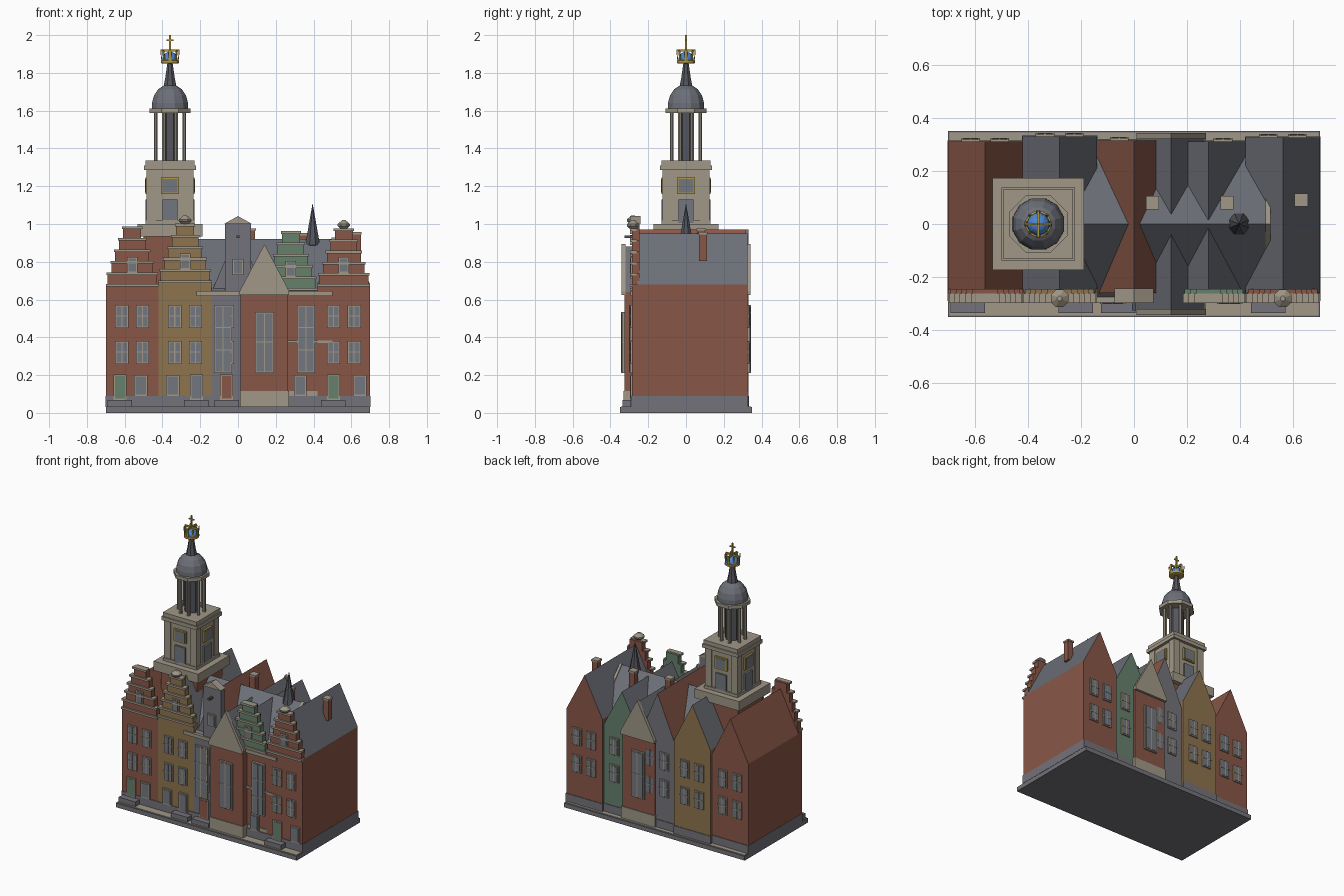
import bpy
import bmesh
from math import pi, cos, sin
from mathutils import Matrix, Vector

cube = bpy.data.objects.get("Cube")
if cube:
    bpy.data.objects.remove(cube, do_unlink=True)


def material(name, *rgb):
    mat = bpy.data.materials.new(name)
    mat.use_nodes = True
    colour = (*rgb, 1)
    mat.diffuse_color = colour
    shader = next(n for n in mat.node_tree.nodes if n.type == 'BSDF_PRINCIPLED')
    shader.inputs["Base Color"].default_value = colour
    return mat


RED = material("red brick", .25, .095, .064)
OCHRE = material("ochre plaster", .27, .175, .075)
GREEN = material("green paint", .13, .22, .15)
STONE = material("grey stone", .17, .17, .195)
SLATE = material("roof slate", .15, .16, .185)
DARK = material("dark slate", .09, .092, .11)
CREAM = material("cream stone", .35, .31, .245)
GLASS = material("window glass", .17, .185, .21)
GOLD = material("gold", .45, .32, .06)
BLUE = material("blue enamel", .08, .24, .62)


def finish(name, bm, *mats):
    bmesh.ops.recalc_face_normals(bm, faces=bm.faces)
    mesh = bpy.data.meshes.new(name)
    bm.to_mesh(mesh)
    bm.free()
    for mat in mats:
        mesh.materials.append(mat)
    obj = bpy.data.objects.new(name, mesh)
    bpy.context.collection.objects.link(obj)
    return obj


def box(name, mat, x, y, z, w, d, h):
    """Box centred on x and y, standing on z."""
    bm = bmesh.new()
    bmesh.ops.create_cube(bm, size=1, matrix=Matrix.Translation((x, y, z + h / 2))
                          @ Matrix.Diagonal((w, d, h, 1)))
    return finish(name, bm, mat)


def prism(name, outline, along, wall, roof):
    """Extrude an outline of points by a vector; upward faces get the roof colour."""
    bm = bmesh.new()
    face = bm.faces.new([bm.verts.new(p) for p in outline])
    moved = bmesh.ops.extrude_face_region(bm, geom=[face])["geom"]
    bmesh.ops.translate(bm, vec=Vector(along),
                        verts=[v for v in moved if isinstance(v, bmesh.types.BMVert)])
    bmesh.ops.recalc_face_normals(bm, faces=bm.faces)
    for f in bm.faces:
        f.material_index = int(f.normal.z > .1)
    return finish(name, bm, wall, roof)


def lathe(name, mat, x, y, profile, sides=8):
    """Stack of rings with flat sides, from (radius, height) pairs."""
    bm = bmesh.new()
    rings = [[bm.verts.new((x + r * cos((k + .5) * 2 * pi / sides),
                            y + r * sin((k + .5) * 2 * pi / sides), z))
              for k in range(sides)] for r, z in profile]
    for low, high in zip(rings, rings[1:]):
        for k in range(sides):
            j = (k + 1) % sides
            bm.faces.new((low[k], low[j], high[j], high[k]))
    bm.faces.new(rings[0])
    bm.faces.new(rings[-1])
    return finish(name, bm, mat)


def window(name, x, y, z, w=.07, h=.12, side=-1, rows=2, frame=CREAM, pane=GLASS):
    """Framed panes with a cross of glazing bars; side is the way it faces in y."""
    box(name + "_frame", frame, x, y, z, w, .016, h)
    box(name + "_pane", pane, x, y + side * .002, z + .008, w - .016, .018, h - .016)
    if rows:
        box(name + "_bar", frame, x, y + side * .003, z, .006, .02, h)
    for k in range(1, rows):
        box(name + "_crossbar", frame, x, y + side * .003, z + h * k / rows, w, .02, .006)


FRONT, HALF = -.285, .14
STOREYS = (.26, .45)


def house(name, x, back, eave, ridge, wall, roof, front=-.26):
    outline = [(x - HALF, front, .03), (x + HALF, front, .03), (x + HALF, front, eave),
               (x, front, ridge), (x - HALF, front, eave)]
    prism(name + "_body", outline, (0, back - front, 0), wall, roof)
    box(name + "_plinth", STONE, x, (back + FRONT) / 2, .03,
        HALF * 2 + .004, back - FRONT + .008, .06)
    for dx in (-.055, .055):
        for z in STOREYS:
            window(name + "_back_window", x + dx, back, z, side=1)


def facade(name, x, wall, eave):
    box(name + "_facade", wall, x, FRONT + .02, .03, HALF * 2, .04, eave - .03)


def front_windows(name, x):
    for dx in (-.055, .055):
        for z in STOREYS:
            window(name + "_window", x + dx, FRONT, z)


def step_gable(name, x, wall, eave, top, finial=False):
    widths = (.26, .22, .18, .14, .095)
    rise = (top - eave) / len(widths)
    box(name + "_eave_coping", CREAM, x, FRONT + .006, eave - .012, HALF * 2, .036, .014)
    for k, w in enumerate(widths):
        z = eave + k * rise
        box(name + "_gable_step", wall, x, FRONT + .02, z, w, .04, rise)
        box(name + "_step_coping", CREAM, x, FRONT + .006, z + rise - .012, w + .012, .036, .014)
    window(name + "_gable_window", x, FRONT, eave + .06, .055, .085, rows=0)
    if finial:
        lathe(name + "_finial", CREAM, x, FRONT + .005,
              [(.02, top), (.036, top + .015), (.036, top + .024), (.01, top + .045)])


def entrance(name, door_x, window_x, colour):
    box(name + "_door_step", STONE, door_x, FRONT - .028, .03, .13, .045, .038)
    window(name + "_door", door_x, FRONT, .068, .068, .135, rows=0, pane=colour)
    window(name + "_ground_window", window_x, FRONT, .09, .07, .11, rows=0)


# Ground slab and paving
box("ground_slab", STONE, 0, 0, 0, 1.4, .7, .03)
box("paving", CREAM, 0, 0, .03, 1.39, .69, .005)

# Row of houses
house("left_end_house", -.56, .31, .66, .94, RED, RED)
house("ochre_house", -.28, .33, .69, .97, OCHRE, SLATE)
house("grey_house", 0, .315, .64, .97, STONE, RED)
house("green_house", .28, .31, .64, .905, GREEN, SLATE)
house("right_end_house", .56, .325, .68, .95, RED, SLATE)

for name, x, wall, eave, top, finial in (
        ("left_end_house", -.56, RED, .68, .985, False),
        ("ochre_house", -.28, OCHRE, .70, 1, True),
        ("green_house", .28, GREEN, .66, .96, False),
        ("right_end_house", .56, RED, .68, .975, True)):
    if wall != GREEN:
        facade(name, x, wall, eave)
        front_windows(name, x)
    step_gable(name, x, wall, eave, top, finial)

entrance("left_end_house", -.625, -.515, GREEN)
entrance("ochre_house", -.22, -.345, GLASS)
entrance("grey_house", -.06, .06, RED)
entrance("right_end_house", .505, .645, GREEN)
window("green_house_ground_window", .33, FRONT, .09, .065, .11, rows=0)

# Neck gable of the grey house
facade("grey_house", 0, STONE, .64)
front_windows("grey_house", 0)
box("neck_gable", STONE, 0, FRONT + .02, .64, .135, .04, .36)
prism("neck_pediment", [(-.074, FRONT - .012, 1), (.074, FRONT - .012, 1),
                        (0, FRONT - .012, 1.042)], (0, .055, 0), CREAM, CREAM)
window("neck_window", 0, FRONT, .73, .06, .085, rows=0)
box("hoist_beam", DARK, 0, FRONT - .015, .925, .014, .05, .014)

# Long nave running behind the houses
MID = .14
NAVE = -.22
prism("nave", [(NAVE, -.278, .03), (NAVE, .255, .03), (NAVE, .255, .64),
               (NAVE, 0, .92), (NAVE, -.278, .64)], (.72, 0, 0), RED, SLATE)
box("nave_plinth", CREAM, .21, -.2, .03, .42, .165, .085)
box("nave_cornice", CREAM, MID, -.27, .62, .72, .05, .024)
box("nave_band", CREAM, .38, -.28, .37, .24, .02, .014)
prism("nave_end_coping", [(.495, -.15, .765), (.495, .15, .765), (.495, 0, .928)],
      (.018, 0, 0), CREAM, CREAM)
for dx in (-.22, .22):
    window("nave_tall_window", MID + dx, -.288, .21, .095, .36, rows=3)

# Cross hall with a stone gable on both ends
WIDE = .126
prism("cross_hall", [(MID - WIDE, -.325, .03), (MID + WIDE, -.325, .03),
                     (MID + WIDE, -.325, .64), (MID, -.325, .88), (MID - WIDE, -.325, .64)],
      (0, .65, 0), RED, SLATE)
box("cross_hall_plinth", CREAM, MID, 0, .03, WIDE * 2 + .008, .662, .085)
for side in (-1, 1):
    y = side * .32
    prism("hall_gable", [(MID - WIDE - .005, y, .625), (MID + WIDE + .005, y, .625),
                         (MID + WIDE + .005, y, .645), (MID, y, .893),
                         (MID - WIDE - .005, y, .645)], (0, side * .022, 0), CREAM, CREAM)
    window("hall_tall_window", MID, side * .33, .21, .1, .325, side=side, rows=2)

# Chimneys
for x, y, z in ((.07, .08, .975), (.35, .08, .95), (.63, .09, .955)):
    box("chimney", RED, x, y, z - .15, .042, .042, .145)
    box("chimney_cap", CREAM, x, y, z - .01, .05, .05, .012)

# Small roof spire
lathe("roof_spire", DARK, .395, 0, [(.034, .82), (.034, .885), (.042, .89), (.001, 1.105)])

# Square tower
TX = -.36
box("tower_base", RED, TX, 0, .05, .28, .28, .89)
box("tower_ledge", CREAM, TX, 0, .935, .345, .345, .065)
box("tower_shaft", CREAM, TX, 0, 1, .235, .235, .29)
box("tower_foot", CREAM, TX, 0, 1, .26, .26, .02)
box("tower_cornice", CREAM, TX, 0, 1.285, .276, .276, .025)
box("tower_cornice_top", CREAM, TX, 0, 1.31, .262, .262, .027)
for side in (-1, 1):
    for other in (-1, 1):
        box("corner_pilaster", CREAM, TX + side * .1, other * .1, 1, .05, .05, .29)
    y = side * .12
    box("belfry_opening", GLASS, TX, y, 1.005, .08, .02, .125)
    box("dial_frame", GOLD, TX, y, 1.16, .094, .02, .085)
    box("dial", GLASS, TX, y, 1.168, .078, .024, .069)
    x = TX + y
    box("belfry_opening", GLASS, x, 0, 1.005, .02, .08, .125)
    box("dial_frame", GOLD, x, 0, 1.16, .02, .094, .085)
    box("dial", GLASS, x, 0, 1.168, .024, .078, .069)

# Open lantern, dome and spire
lathe("lantern_core", DARK, TX, 0, [(.047, 1.33), (.047, 1.6)])
for k in range(8):
    a = (k + .5) * pi / 4
    lathe("lantern_column", CREAM, TX + .082 * cos(a), .082 * sin(a),
          [(.011, 1.33), (.011, 1.59)])
lathe("lantern_ring", CREAM, TX, 0, [(.118, 1.588), (.118, 1.612)])
lathe("dome", SLATE, TX, 0, [(.1, 1.61), (.099, 1.64), (.088, 1.68), (.065, 1.713),
                             (.034, 1.733)], 12)
lathe("spire", DARK, TX, 0, [(.036, 1.73), (.026, 1.78), (.014, 1.86)])

# Crown with orb and cross
lathe("crown_ring", GOLD, TX, 0, [(.044, 1.85), (.05, 1.853), (.05, 1.866), (.044, 1.868)], 12)
lathe("crown_orb", BLUE, TX, 0, [(.043 * cos(t * pi / 10), 1.866 + .046 * sin(t * pi / 10))
                                 for t in range(5)] + [(.002, 1.912)], 12)
for k in range(8):
    a = k * pi / 4
    leaf = prism("crown_leaf", [(.046, -.009, 1.866), (.046, .009, 1.866), (.052, .009, 1.915),
                                (.052, 0, 1.925), (.052, -.009, 1.915)], (.005, 0, 0), GOLD, GOLD)
    leaf.matrix_world = Matrix.Translation((TX, 0, 0)) @ Matrix.Rotation(a, 4, 'Z')
    leaf.scale = (.9, .6 if k % 2 else 1, 1)
for w, d in ((.096, .009), (.009, .096)):
    box("crown_arch", GOLD, TX, 0, 1.912, w, d, .012)
box("cross_post", GOLD, TX, 0, 1.92, .008, .008, .08)
box("cross_arm", GOLD, TX, 0, 1.97, .038, .008, .008)
